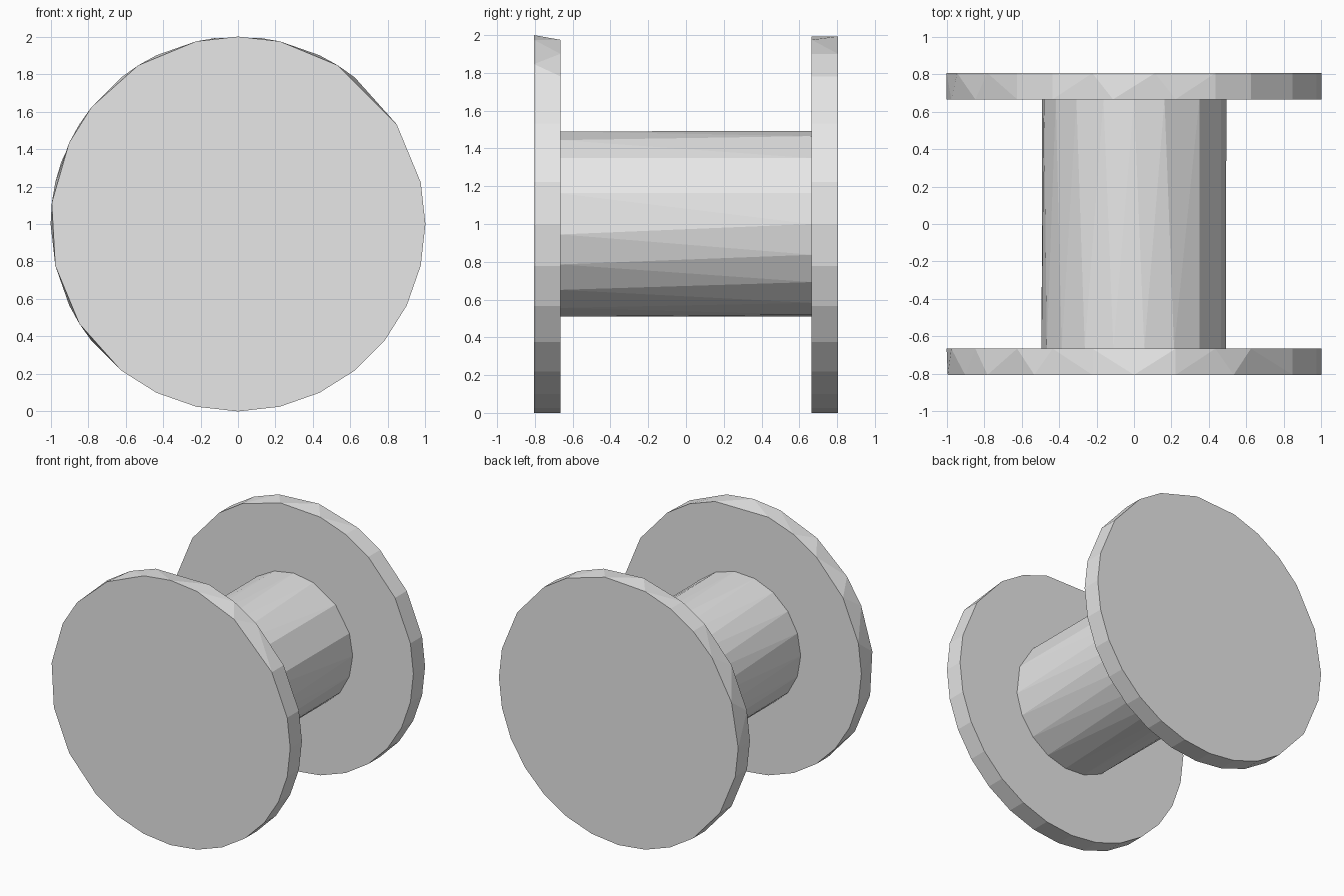
import bpy, bmesh
from math import sin, cos, tau, radians

cube = bpy.data.objects.get("Cube")
if cube:
    bpy.data.objects.remove(cube)

SIDES = 28          # angular divisions around the axle
CENTRE_Z = 1.0

grey = bpy.data.materials.new("light_grey")
grey.use_nodes = True
grey.diffuse_color = (0.8, 0.8, 0.8, 1)
grey.node_tree.nodes["Principled BSDF"].inputs["Base Color"].default_value = (0.8, 0.8, 0.8, 1)


def drum(name, radius, front, back):
    """Faceted drum along y; each end is (y, angular steps of its corners)."""
    bm = bmesh.new()
    for y, steps in (front, back):
        for step in steps:
            a = tau * step / SIDES
            bm.verts.new((radius * cos(a), y, CENTRE_Z + radius * sin(a)))
    bmesh.ops.convex_hull(bm, input=bm.verts[:])
    bmesh.ops.dissolve_limit(bm, angle_limit=radians(0.5),
                             verts=bm.verts[:], edges=bm.edges[:])
    bmesh.ops.recalc_face_normals(bm, faces=bm.faces[:])
    mesh = bpy.data.meshes.new(name)
    bm.to_mesh(mesh)
    bm.free()
    mesh.materials.append(grey)
    obj = bpy.data.objects.new(name, mesh)
    bpy.context.collection.objects.link(obj)


# Uneven corner spacing gives the hand-reduced, irregular facets
lower = list(range(18, 29))
front_rim = [1, 2.5, 4.5, 6, 7, 8, 9.5, 11, 12, 13.5, 15, 16.5] + lower
front_inner = [1, 2.5, 4, 5, 6, 8, 9, 10, 11.5, 13, 14, 15, 16, 17] + lower
back_inner = [1, 2.5, 4, 5, 6, 7.5, 9, 10, 11.5, 13, 14, 15, 16.5] + lower
back_rim = [1, 2.5, 4, 5, 6.5, 8, 9, 10, 11, 12.5, 14, 15, 16.5] + lower

# End flanges
drum("front_flange", 1.0, (-0.805, front_rim), (-0.665, front_inner))
drum("back_flange", 1.0, (0.665, back_inner), (0.805, back_rim))

# Central core
core_front = [1.5, 3.5, 5, 6.5, 8, 9.5, 11, 12.5, 14, 15.5, 17, 18.5, 20, 21.5, 23, 24.5, 26, 27.5]
core_back = [0, 1.5, 3.5, 5.5, 7, 8.5, 10, 11.5, 13, 14.5, 16, 17.5, 19, 20.5, 22, 23.5, 25, 26.5]
drum("core", 0.493, (-0.665, core_front), (0.665, core_back))
